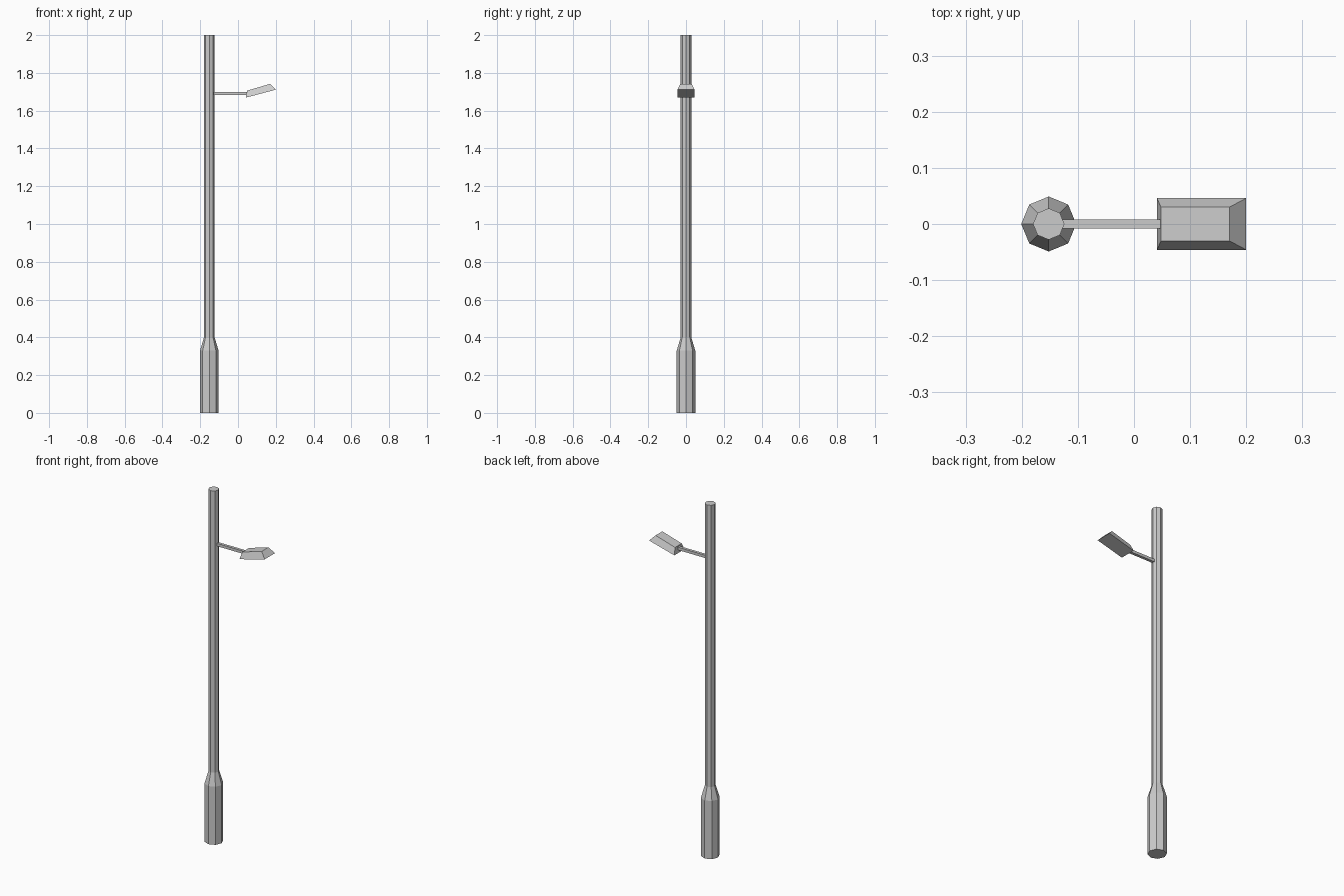
import bpy, bmesh
from math import cos, sin, tau

if "Cube" in bpy.data.objects:
    bpy.data.objects.remove(bpy.data.objects["Cube"])


def loft(name, rings):
    """Flat-faced closed solid skinned through rings with equal vertex counts."""
    bm = bmesh.new()
    loops = [[bm.verts.new(p) for p in ring] for ring in rings]
    n = len(loops[0])
    for a, b in zip(loops, loops[1:]):
        for i in range(n):
            j = (i + 1) % n
            bm.faces.new((a[i], a[j], b[j], b[i]))
    bm.faces.new(loops[0][::-1])
    bm.faces.new(loops[-1])
    bmesh.ops.recalc_face_normals(bm, faces=bm.faces)
    mesh = bpy.data.meshes.new(name)
    bm.to_mesh(mesh)
    bm.free()
    obj = bpy.data.objects.new(name, mesh)
    bpy.context.collection.objects.link(obj)
    return obj


def octagon(x, r, z):
    return [(x + r * cos(tau * i / 8), r * sin(tau * i / 8), z) for i in range(8)]


def tilted_rect(x0, z0, x1, z1, half_width):
    w = half_width
    return [(x0, -w, z0), (x1, -w, z1), (x1, w, z1), (x0, w, z0)]


POLE_X = -0.152

# Eight-sided pole: wide base, short taper, slim shaft
pole_profile = [(0.049, 0.0), (0.049, 0.33), (0.028, 0.40), (0.028, 2.0)]
loft("pole", [octagon(POLE_X, r, z) for r, z in pole_profile])

# Square arm running from the shaft into the back of the lamp
loft("arm", [tilted_rect(-0.14, z, 0.05, z, 0.008) for z in (1.684, 1.70)])

# Tilted lamp head: wide flat underside, narrower top
loft("lamp_head", [
    tilted_rect(0.041, 1.669, 0.200, 1.711, 0.046),
    tilted_rect(0.048, 1.706, 0.170, 1.742, 0.030),
])
